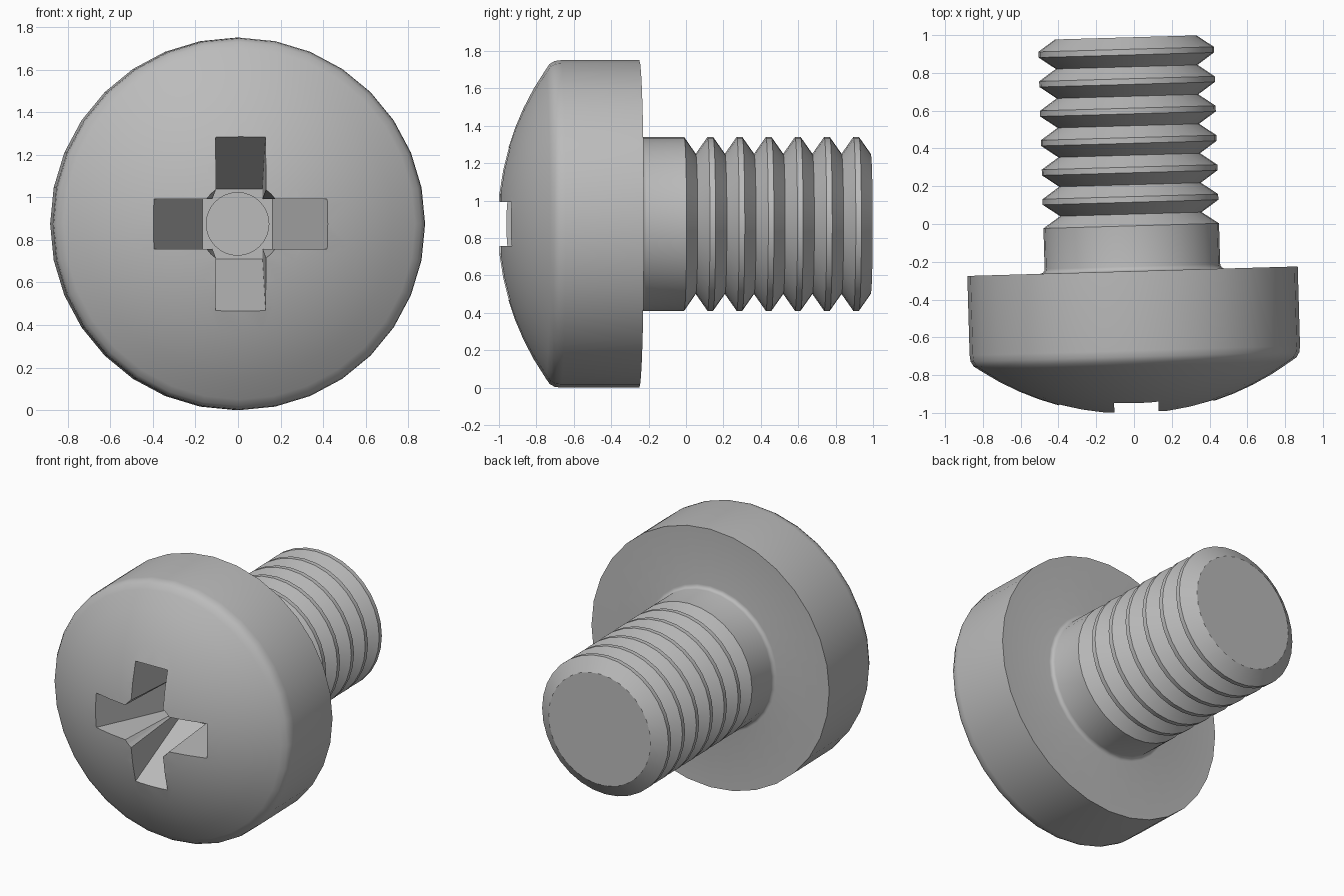
import bpy, bmesh, math
from mathutils import Matrix

cube = bpy.data.objects.get("Cube")
if cube:
    bpy.data.objects.remove(cube, do_unlink=True)

SIDES = 32
PLACE = Matrix.Translation((-0.015, 0, 0.875)) @ Matrix.Rotation(math.radians(1.65), 4, "Z")

steel = bpy.data.materials.new("grey_steel")
steel.use_nodes = True
steel.diffuse_color = (0.5, 0.5, 0.5, 1)
steel.node_tree.nodes["Principled BSDF"].inputs["Base Color"].default_value = (0.5, 0.5, 0.5, 1)


def finish(name, bm):
    """Turn a bmesh into a placed object."""
    bmesh.ops.recalc_face_normals(bm, faces=bm.faces)
    bm.transform(PLACE)
    mesh = bpy.data.meshes.new(name)
    bm.to_mesh(mesh)
    bm.free()
    mesh.materials.append(steel)
    obj = bpy.data.objects.new(name, mesh)
    bpy.context.collection.objects.link(obj)
    return obj


def lathe(name, profile):
    """Revolve (radius, y) points around the y axis, closing the ends."""
    bm = bmesh.new()
    rings = []
    for r, y in profile:
        if r == 0:
            rings.append([bm.verts.new((0, y, 0))] * SIDES)
        else:
            angles = [math.tau * i / SIDES for i in range(SIDES)]
            rings.append([bm.verts.new((r * math.sin(a), y, r * math.cos(a))) for a in angles])
    for a, b in zip(rings, rings[1:]):
        for i in range(SIDES):
            j = (i + 1) % SIDES
            bm.faces.new(dict.fromkeys((a[i], a[j], b[j], b[i])))
    for ring, (r, y) in ((rings[0], profile[0]), (rings[-1], profile[-1])):
        if r > 0:
            bm.faces.new(ring)
    return finish(name, bm)


def recess_arm(name, turn):
    """Slot with parallel sides and ends that slope inwards with depth."""
    bm = bmesh.new()
    outline = [(-0.4835, -1.1), (0.4835, -1.1), (0.165, -0.45), (-0.165, -0.45)]
    face = bm.faces.new([bm.verts.new((x, y, -0.1175)) for x, y in outline])
    side = bmesh.ops.extrude_face_region(bm, geom=[face])["geom"]
    verts = [v for v in side if isinstance(v, bmesh.types.BMVert)]
    bmesh.ops.translate(bm, verts=verts, vec=(0, 0, 0.235))
    bm.transform(Matrix.Rotation(turn, 4, "Y"))
    return finish(name, bm)


# Domed head with a rounded rim
DOME, APEX = 1.45, -1.008
profile = []
for i in range(9):
    r = 0.825 * i / 8
    profile.append((r, APEX + DOME - math.sqrt(DOME * DOME - r * r)))
profile += [(0.855, -0.73), (0.871, -0.703), (0.875, -0.67), (0.875, -0.25)]

# Small fillet into the plain shank
SHANK, FILLET = 0.465, 0.025
for i in range(5):
    a = math.pi / 2 * i / 4
    profile.append((SHANK + FILLET * (1 - math.sin(a)), -0.25 + FILLET * (1 - math.cos(a))))
profile.append((SHANK, -0.01))

# Thread ridges: a sharp valley before each flat crest
PITCH, ROOT = 0.156, 0.375
for k in range(6):
    crest = 0.13 + PITCH * k
    profile += [(ROOT, crest - PITCH / 2), (SHANK, crest - 0.015), (SHANK, crest + 0.015)]
profile.append((ROOT, 0.988))
screw = lathe("screw_head_and_threaded_shank", profile)

# Cross recess cut with two arms and a tapered centre
cutters = [
    recess_arm("recess_arm_across", 0),
    recess_arm("recess_arm_upright", math.pi / 2),
    lathe("recess_centre", [(0, -1.1), (0.206, -1.1), (0.168, -0.46), (0, -0.38)]),
]
bpy.ops.object.select_all(action="DESELECT")
bpy.context.view_layer.objects.active = screw
screw.select_set(True)
for cutter in cutters:
    cutter.hide_render = True
    cut = screw.modifiers.new(cutter.name, "BOOLEAN")
    cut.operation = "DIFFERENCE"
    cut.solver = "EXACT"
    cut.object = cutter
    bpy.ops.object.modifier_apply(modifier=cut.name)
    bpy.data.objects.remove(cutter, do_unlink=True)

bpy.ops.object.shade_smooth_by_angle(angle=math.radians(30))
